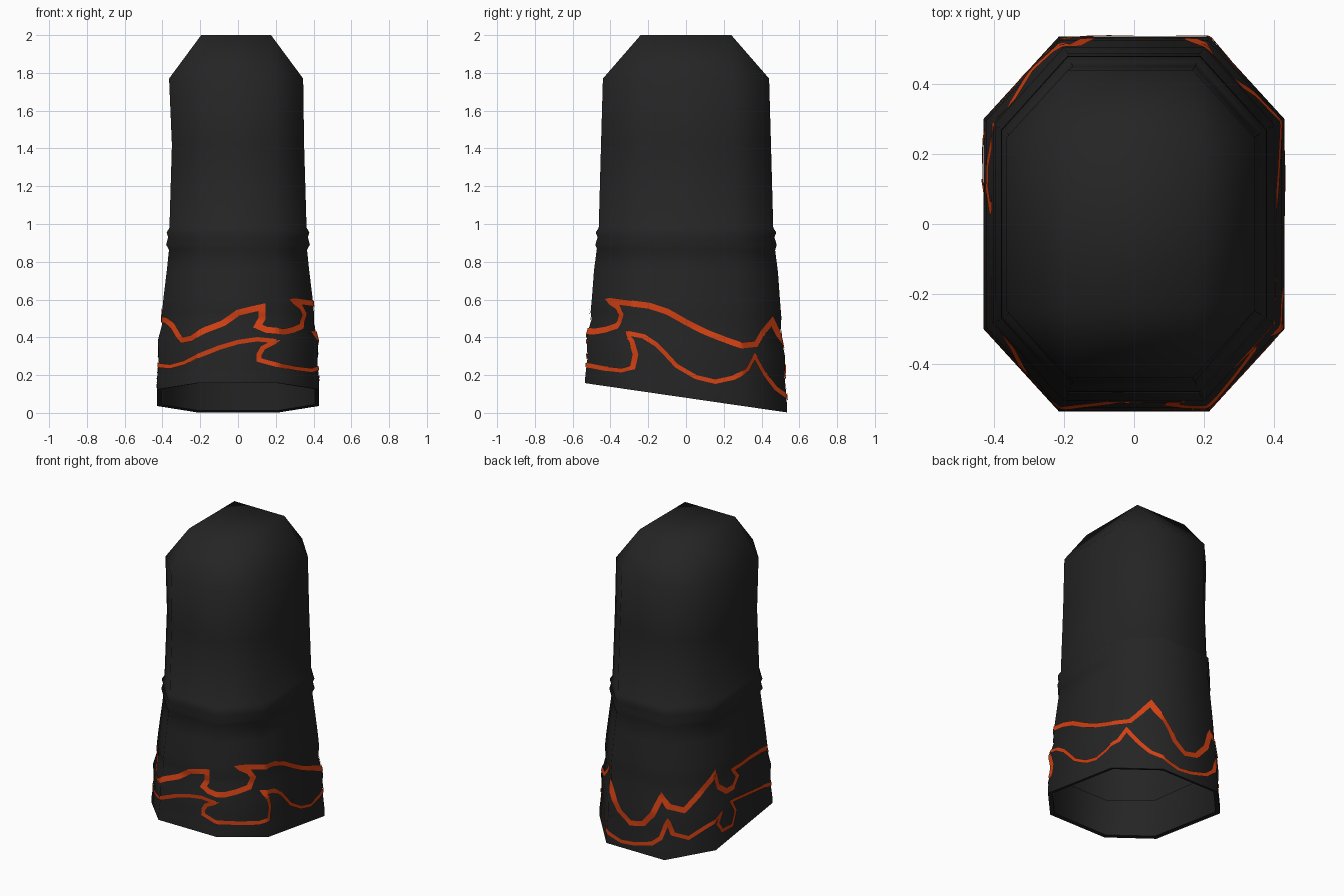
import bpy, bmesh, math
from mathutils import Vector
from mathutils.bvhtree import BVHTree

if "Cube" in bpy.data.objects:
    bpy.data.objects.remove(bpy.data.objects["Cube"])


def material(name, rgb):
    m = bpy.data.materials.new(name)
    m.diffuse_color = (*rgb, 1)
    m.use_nodes = True
    m.node_tree.nodes["Principled BSDF"].inputs["Base Color"].default_value = m.diffuse_color
    return m


charcoal = material("charcoal cloth", (0.018, 0.018, 0.018))
orange = material("orange trim", (0.62, 0.05, 0.006))


def add_object(name, bm, mat, angle):
    me = bpy.data.meshes.new(name)
    bm.to_mesh(me)
    ob = bpy.data.objects.new(name, me)
    bpy.context.collection.objects.link(ob)
    me.materials.append(mat)
    bpy.ops.object.select_all(action='DESELECT')
    ob.select_set(True)
    bpy.context.view_layer.objects.active = ob
    bpy.ops.object.shade_smooth_by_angle(angle=math.radians(angle))
    return ob


# Sleeve: octagonal rings (height, tilt, half width, half depth), lining first, then outside upward
RINGS = [
    (0.34, 0.11, 0.395, 0.495), (0.085, 0.145, 0.405, 0.508),
    (0.08, 0.145, 0.43, 0.535), (0.135, 0.12, 0.43, 0.533),
    (0.24, 0.09, 0.42, 0.522), (0.355, 0.11, 0.423, 0.525),
    (0.455, 0.08, 0.40, 0.50), (0.52, 0.03, 0.402, 0.505),
    (0.60, 0.02, 0.395, 0.498), (0.75, 0.01, 0.377, 0.487),
    (0.865, 0.01, 0.365, 0.472), (0.89, 0, 0.38, 0.48),
    (0.93, 0, 0.37, 0.468), (0.955, 0, 0.378, 0.478),
    (0.98, 0, 0.363, 0.462), (1.42, 0, 0.35, 0.45),
    (1.77, 0, 0.355, 0.44)]


def octagon(bm, z, tilt, hx, hy):
    a, b = hx * 0.5, hy * 0.56
    cx = -0.01 if z > 1.7 else 0
    pts = [(-a, -hy), (a, -hy), (hx, -b), (hx, b), (a, hy), (-a, hy), (-hx, b), (-hx, -b)]
    return [bm.verts.new((x + cx, y, z - tilt * y)) for x, y in pts]


bm = bmesh.new()
loops = [octagon(bm, *r) for r in RINGS]
for lo, hi in zip(loops, loops[1:]):
    for i in range(8):
        j = (i + 1) % 8
        bm.faces.new((lo[i], lo[j], hi[j], hi[i]))

# Chamfered top ending in a rectangle
top = [bm.verts.new((sx * 0.185 - 0.01, sy * 0.24, 2.0))
       for sx, sy in ((-1, -1), (1, -1), (1, 1), (-1, 1))]
v = loops[-1]
for k in range(4):
    n = (k + 1) % 4
    bm.faces.new((v[2 * k], v[2 * k + 1], top[n], top[k]))
    bm.faces.new((v[2 * k + 1], v[(2 * k + 2) % 8], top[n]))
bm.faces.new(top)
tree = BVHTree.FromBMesh(bm)
add_object("sleeve", bm, charcoal, 62)
bm.free()

# Painted wave lines, traced side by side as (horizontal, height)
UPPER = {
    'front': [(-.39, .49), (-.35, .46), (-.29, .385), (-.24, .395), (-.17, .44), (-.08, .475),
              (0, .53), (.06, .545), (.13, .56), (.13, .50), (.105, .46), (.15, .44),
              (.24, .43), (.29, .44)],
    'right': [(-.37, .46), (-.35, .52), (-.37, .56), (-.42, .595), (-.3, .58), (-.2, .567), (-.1, .535),
              (0, .48), (.1, .43), (.2, .39), (.29, .357), (.37, .365), (.42, .43), (.465, .485)],
    'back': [(.19, .36), (.12, .24), (.04, .18), (-.05, .2), (-.12, .28), (-.18, .41)],
    'left': [(.5, .35), (.43, .32), (.36, .41), (.28, .53), (.24, .43), (.17, .38), (.1, .38),
             (.04, .43), (.09, .49), (0, .49), (-.1, .50), (-.22, .50)]}
LOWER = {
    'front': [(-.40, .25), (-.35, .245), (-.28, .265), (-.2, .305), (-.1, .345), (0, .375),
              (.1, .39), (.2, .38), (.13, .345), (.11, .31), (.11, .28), (.2, .255)],
    'right': [(-.42, .235), (-.33, .225), (-.275, .24), (-.26, .31), (-.28, .38), (-.31, .425),
              (-.22, .405), (-.15, .36), (-.05, .25), (.05, .19), (.15, .165), (.24, .185),
              (.32, .23), (.355, .30), (.4, .22), (.46, .13)],
    'back': [(.18, .07), (.1, .045), (0, .055), (-.12, .09), (-.18, .14), (-.22, .26)],
    'left': [(.48, .17), (.41, .135), (.34, .19), (.22, .26), (.26, .2), (.22, .14),
             (.12, .14), (.08, .22), (.13, .3), (-.07, .28), (-.22, .265)]}
RADIUS = 0.47


def across(t, hw, hd, flat_w, flat_d):
    """Distance from the axis to the octagon wall at sideways position t."""
    t = abs(t)
    return hd if t < flat_w else hd - (t - flat_w) / (hw - flat_w) * (hd - flat_d)


def unroll(line):
    out, last = [], None
    for side, pts in line.items():
        for t, z in pts:
            if side in ('front', 'back'):
                d = across(t, 0.415, 0.52, 0.205, 0.29)
                x, y = t, -d if side == 'front' else d
            else:
                d = across(t, 0.52, 0.415, 0.29, 0.205)
                x, y = d if side == 'right' else -d, t
            phi = math.atan2(y, x)
            if last is not None:
                phi += round((last - phi) / math.tau) * math.tau
            last = phi
            out.append(Vector((phi * RADIUS, z)))
    # densify and close the loop
    out.append(out[0] + Vector((math.tau * RADIUS, 0)))
    dense = []
    for a, b in zip(out, out[1:]):
        n = max(1, math.ceil((b - a).length / 0.015))
        dense += [a.lerp(b, i / n) for i in range(n)]
    return dense


def on_surface(p):
    phi = p.x / RADIUS
    d = Vector((math.cos(phi), math.sin(phi), 0))
    start = d * 2 + Vector((0, 0, p.y))
    hit = tree.ray_cast(start, -d)[0] or tree.find_nearest(d * 0.5 + Vector((0, 0, p.y)))[0]
    return hit + d * 0.006


def wave_line(name, line, width):
    pts = unroll(line)
    n = len(pts)
    turn = Vector((math.tau * RADIUS, 0))
    bm = bmesh.new()
    rows = []
    for i, p in enumerate(pts):
        before = pts[i - 1] - (turn if i == 0 else Vector((0, 0)))
        after = pts[(i + 1) % n] + (turn if i == n - 1 else Vector((0, 0)))
        t1, t2 = (p - before).normalized(), (after - p).normalized()
        t = t1 + t2
        t = t.normalized() if t.length > 0.05 else t1
        miter = min(1.7, 1 / max(0.3, t.dot(t1)))
        side = Vector((-t.y, t.x)) * width / 2 * miter
        rows.append([bm.verts.new(on_surface(p + side * k)) for k in (-1, 0, 1)])
    for i in range(n):
        a, b = rows[i], rows[(i + 1) % n]
        for k in (0, 1):
            bm.faces.new((a[k], b[k], b[k + 1], a[k + 1]))
    add_object(name, bm, orange, 60)
    bm.free()


wave_line("upper_wave_trim", UPPER, 0.032)
wave_line("lower_wave_trim", LOWER, 0.023)
